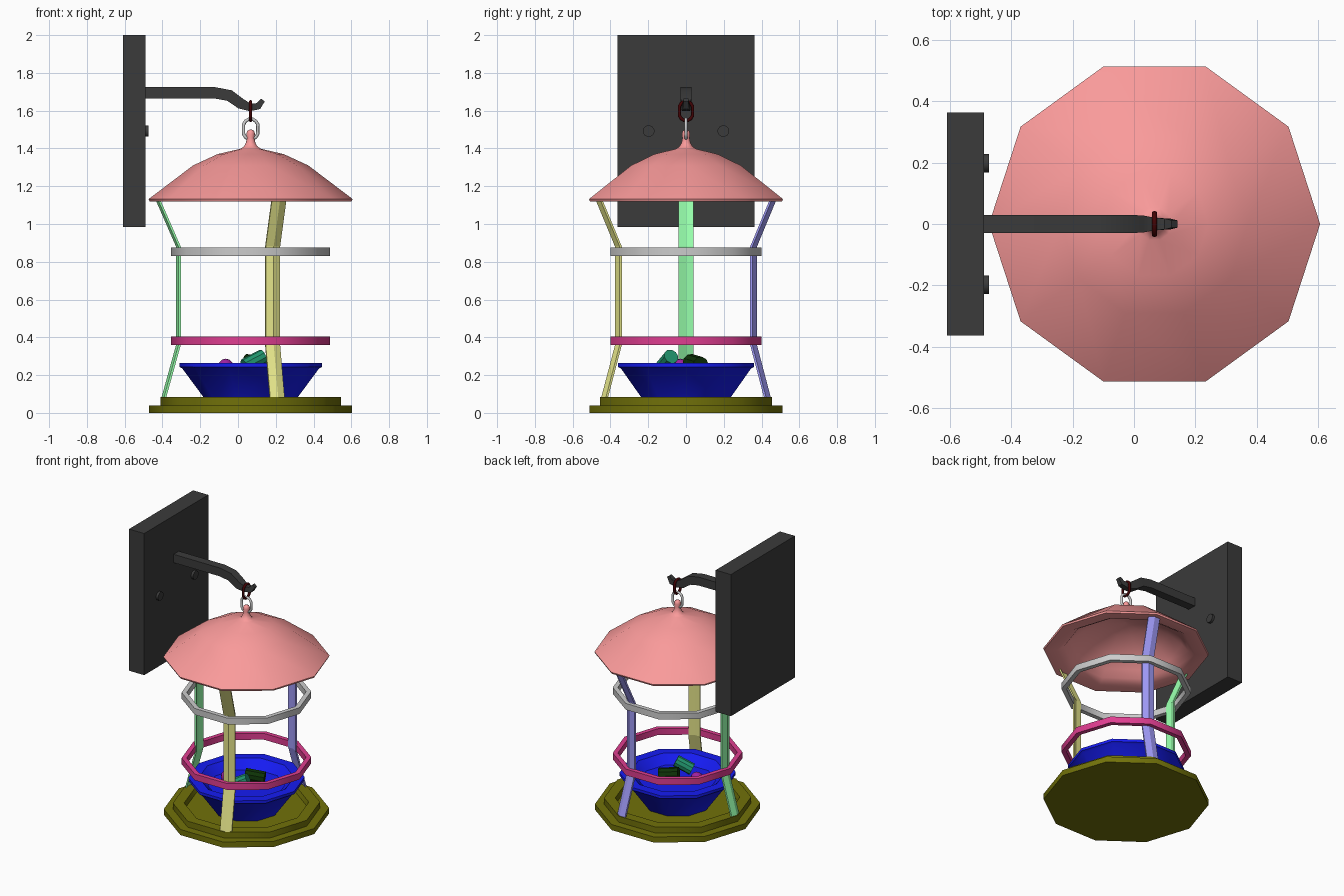
import bpy, bmesh
from math import sin, cos, pi, radians, hypot
from mathutils import Vector

if "Cube" in bpy.data.objects:
    bpy.data.objects.remove(bpy.data.objects["Cube"])

CX = 0.067   # lantern axis
SIDES = 10


def material(name, rgb):
    """Material from a colour as seen on screen."""
    m = bpy.data.materials.new(name)
    m.diffuse_color = (*[c ** 2.2 for c in rgb], 1)
    m.use_nodes = True
    m.node_tree.nodes["Principled BSDF"].inputs["Base Color"].default_value = m.diffuse_color
    return m


def finish(name, loops, mat, close_path=False, caps=True, smooth=None):
    """Skin a list of equal-length closed loops into a mesh object."""
    bm = bmesh.new()
    rows = [[bm.verts.new(p) for p in loop] for loop in loops]
    n, m = len(rows), len(rows[0])
    for i in range(n if close_path else n - 1):
        a, b = rows[i], rows[(i + 1) % n]
        for j in range(m):
            k = (j + 1) % m
            bm.faces.new((a[j], a[k], b[k], b[j]))
    if caps and not close_path:
        bm.faces.new(rows[0])
        bm.faces.new(rows[-1])
    bmesh.ops.recalc_face_normals(bm, faces=bm.faces)
    me = bpy.data.meshes.new(name)
    bm.to_mesh(me)
    bm.free()
    ob = bpy.data.objects.new(name, me)
    bpy.context.collection.objects.link(ob)
    me.materials.append(mat)
    if smooth:
        bpy.ops.object.select_all(action='DESELECT')
        ob.select_set(True)
        bpy.context.view_layer.objects.active = ob
        bpy.ops.object.shade_smooth_by_angle(angle=radians(smooth))
    return ob


def lathe(name, profile, mat, closed=False, smooth=None, sides=SIDES):
    loops = [[(CX + r * cos(2 * pi * i / sides), r * sin(2 * pi * i / sides), z)
              for i in range(sides)] for r, z in profile]
    return finish(name, loops, mat, close_path=closed, smooth=smooth)


def rod(name, center, direction, radius, length, sides, mat, smooth=None):
    d = Vector(direction).normalized()
    u = d.orthogonal().normalized()
    v = d.cross(u)
    c = Vector(center)
    loops = [[c + d * t + radius * (u * cos(2 * pi * i / sides) + v * sin(2 * pi * i / sides))
              for i in range(sides)] for t in (-length / 2, length / 2)]
    return finish(name, loops, mat, smooth=smooth)


def link(name, side_axis, z, half_w, half_h, tube, mat):
    """Oval chain link standing upright."""
    s, up = Vector(side_axis), Vector((0, 0, 1))
    n = s.cross(up)
    c = Vector((CX, 0, z))
    r, straight = half_w - tube, half_h - half_w
    loops = []
    for i in range(12):
        a = 2 * pi * (i + 0.5) / 12
        out = s * cos(a) + up * sin(a)
        mid = c + out * r + up * (straight if sin(a) > 0 else -straight)
        loops.append([mid + tube * (out * cos(2 * pi * j / 6) + n * sin(2 * pi * j / 6))
                      for j in range(6)])
    return finish(name, loops, mat, close_path=True, smooth=62)


iron = material("iron", (0.24, 0.24, 0.24))
rust = material("dark_red", (0.27, 0.04, 0.05))
steel = material("steel", (0.76, 0.76, 0.76))
pink = material("roof_pink", (0.98, 0.60, 0.60))
olive = material("olive", (0.44, 0.44, 0.07))
blue = material("bowl_blue", (0.11, 0.13, 0.95))
magenta = material("magenta", (0.87, 0.25, 0.56))
purple = material("purple", (0.62, 0.15, 0.62))
teal = material("teal", (0.15, 0.58, 0.43))
forest = material("forest", (0.08, 0.21, 0.06))

# Wall plate and its two screws
finish("wall_plate", [[(x, -0.363, 0.985), (x, 0.363, 0.985), (x, 0.363, 2.0), (x, -0.363, 2.0)]
                      for x in (-0.61, -0.49)], iron)
for side, y in (("left", -0.198), ("right", 0.198)):
    rod("screw_" + side, (-0.49, y, 1.492), (1, 0, 0), 0.031, 0.034, 12, iron, 40)

# Bent square arm with tapering hook: x, z, half size
path = [(-0.50, 1.694, 0.03), (-0.12, 1.694, 0.03), (-0.045, 1.680, 0.03),
        (0.015, 1.637, 0.028), (0.065, 1.617, 0.02), (0.108, 1.624, 0.018),
        (0.132, 1.656, 0.012)]
loops = []
for i, (x, z, h) in enumerate(path):
    p, q = path[max(i - 1, 0)], path[min(i + 1, len(path) - 1)]
    tx, tz = q[0] - p[0], q[1] - p[1]
    l = hypot(tx, tz)
    nx, nz = -tz / l * h, tx / l * h
    loops.append([(x + s * nx, t * h, z + s * nz)
                  for s, t in ((1, 1), (1, -1), (-1, -1), (-1, 1))])
finish("hook_arm", loops, iron, smooth=40)

# Hanging links
link("upper_link", (0, 1, 0), 1.598, 0.045, 0.060, 0.009, rust)
link("lower_link", (1, 0, 0), 1.502, 0.048, 0.063, 0.009, steel)

# Hollow roof with its finial
lathe("roof", [(0.006, 1.499), (0.018, 1.493), (0.023, 1.477), (0.020, 1.455), (0.025, 1.43),
               (0.036, 1.410), (0.055, 1.398), (0.175, 1.37), (0.305, 1.31), (0.54, 1.132),
               (0.535, 1.12), (0.45, 1.124), (0.405, 1.15), (0.365, 1.195), (0.28, 1.265),
               (0.15, 1.33), (0.001, 1.35)], pink, smooth=48)

# Stepped base tray with recessed floor
lathe("base", [(0.001, 0), (0.537, 0), (0.537, 0.04), (0.478, 0.04), (0.478, 0.083),
               (0.405, 0.083), (0.395, 0.05), (0.001, 0.05)], olive, smooth=40)

# Bowl
lathe("bowl", [(0.001, 0.05), (0.225, 0.05), (0.362, 0.235), (0.378, 0.243), (0.378, 0.263),
               (0.31, 0.263), (0.25, 0.205), (0.001, 0.20)], blue, smooth=40)

# Hoops around the posts
for name, z, mat in (("upper_hoop", 0.83, steel), ("lower_hoop", 0.36, magenta)):
    lathe(name, [(0.421, z), (0.421, z + 0.045), (0.388, z + 0.045), (0.388, z)], mat,
          closed=True, smooth=40)

# Three bent, folded posts
posts = (("post_front", -72, (0.90, 0.90, 0.54)), ("post_back", 72, (0.62, 0.60, 0.97)),
         ("post_left", 180, (0.58, 0.99, 0.66)))
for name, deg, rgb in posts:
    a = radians(deg)
    loops = []
    for r, z in ((0.478, 0.06), (0.395, 0.36), (0.395, 0.88), (0.502, 1.125)):
        section = [(r - 0.013, -0.04), (r, 0), (r - 0.013, 0.04),
                   (r - 0.025, 0.04), (r - 0.014, 0), (r - 0.025, -0.04)]
        loops.append([(CX + u * cos(a) - v * sin(a), u * sin(a) + v * cos(a), z)
                      for u, v in section])
    finish(name, loops, material(name + "_colour", rgb))

# Pieces lying in the bowl
rod("teal_piece", (0.085, -0.10, 0.273), (0.8, 0.35, 0.42), 0.04, 0.12, 10, teal)
rod("dark_piece", (0.10, 0.05, 0.26), (0.75, 0.35, -0.1), 0.045, 0.13, 10, forest)
bpy.ops.mesh.primitive_uv_sphere_add(segments=10, ring_count=6, radius=0.042,
                                     location=(-0.065, -0.03, 0.245))
bpy.context.object.name = "purple_piece"
bpy.context.object.data.materials.append(purple)
bpy.ops.object.shade_smooth_by_angle(angle=radians(50))
